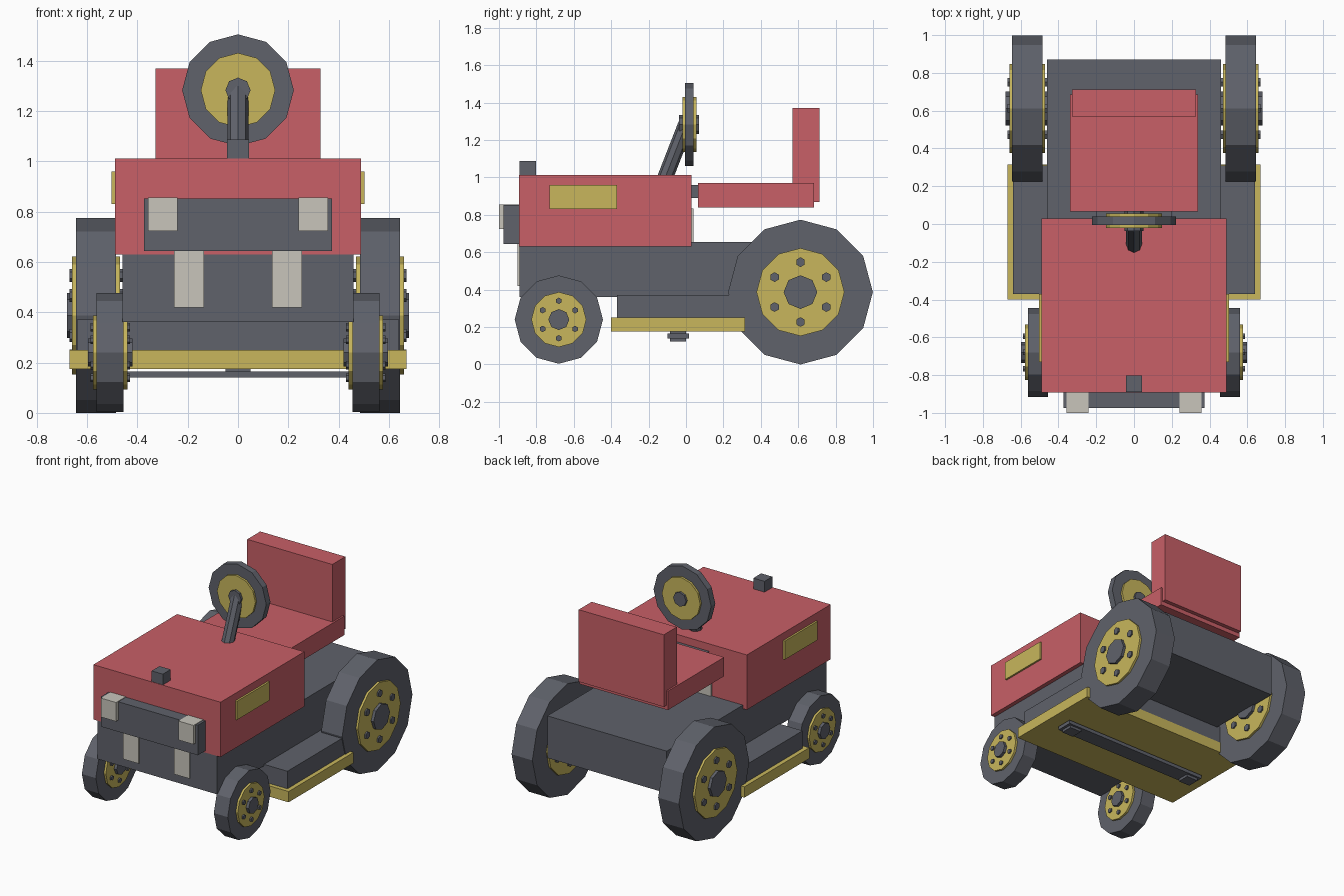
import bpy
import bmesh
from math import pi, cos, sin
from mathutils import Vector, Matrix

cube = bpy.data.objects.get("Cube")
if cube:
    bpy.data.objects.remove(cube, do_unlink=True)


def material(name, rgb):
    m = bpy.data.materials.new(name)
    m.use_nodes = True
    m.diffuse_color = (*rgb, 1)
    m.node_tree.nodes["Principled BSDF"].inputs["Base Color"].default_value = (*rgb, 1)
    return m


RED = material("red paint", (0.58, 0.115, 0.135))
DARK = material("dark grey", (0.115, 0.122, 0.147))
YELLOW = material("yellow", (0.58, 0.47, 0.107))
PALE = material("pale lamp", (0.58, 0.56, 0.5))


def finish(name, bm, mat):
    mesh = bpy.data.meshes.new(name)
    bm.to_mesh(mesh)
    bm.free()
    mesh.materials.append(mat)
    obj = bpy.data.objects.new(name, mesh)
    bpy.context.collection.objects.link(obj)
    return obj


def box(name, mat, x, y, z):
    """Box from (min, max) pairs."""
    bm = bmesh.new()
    bmesh.ops.create_cube(bm, size=1)
    for v in bm.verts:
        v.co = [lo + (c + 0.5) * (hi - lo) for c, (lo, hi) in zip(v.co, (x, y, z))]
    return finish(name, bm, mat)


def pair(name, mat, x, y, z):
    """Box and its mirror image across x = 0."""
    box("left_" + name, mat, x, y, z)
    box("right_" + name, mat, (-x[1], -x[0]), y, z)


def rod(name, mat, a, b, r, sides):
    """Prism from point a to point b, with one corner on the main axis."""
    a, b = Vector(a), Vector(b)
    bm = bmesh.new()
    bmesh.ops.create_cone(bm, cap_ends=True, segments=sides, radius1=r, radius2=r,
                          depth=(b - a).length)
    turn = (b - a).to_track_quat("Z", "Y").to_matrix().to_4x4()
    bm.transform(Matrix.Translation((a + b) / 2) @ turn)
    return finish(name, bm, mat)


def wheel(name, side, y, z, r, inner, outer, rim, hub, bolt, bolt_ring):
    """Tyre, yellow disc, hub and six bolts, all passing through the wheel."""
    def disc(part, mat, cy, cz, radius, extra, sides):
        rod(name + part, mat, (side * (inner - extra), cy, cz),
            (side * (outer + extra), cy, cz), radius, sides)
    disc("_tyre", DARK, y, z, r, 0, 12)
    disc("_disc", YELLOW, y, z, rim, 0.015, 12)
    disc("_hub", DARK, y, z, hub, 0.035, 8)
    for i in range(6):
        a = pi / 2 + i * pi / 3
        disc("_bolt_%d" % (i + 1), DARK, y + bolt_ring * cos(a),
             z + bolt_ring * sin(a), bolt, 0.025, 6)


# Body and hood
box("chassis", DARK, (-0.46, 0.46), (-0.89, 0.87), (0.362, 0.655))
box("hood", RED, (-0.49, 0.49), (-0.892, 0.03), (0.63, 1.012))
pair("hood_plate", YELLOW, (0.48, 0.503), (-0.73, -0.37), (0.83, 0.96))
box("exhaust", DARK, (-0.043, 0.043), (-0.889, -0.803), (1.0, 1.087))

# Front end
box("grille", DARK, (-0.373, 0.373), (-0.975, -0.89), (0.643, 0.852))
pair("headlamp", PALE, (0.24, 0.357), (-1.0, -0.885), (0.724, 0.856))
pair("lower_lamp", PALE, (0.135, 0.255), (-0.9, -0.88), (0.42, 0.643))

# Running boards and underside step bar
box("side_step", DARK, (-0.64, 0.64), (-0.37, 0.31), (0.24, 0.372))
box("floor_plate", YELLOW, (-0.67, 0.67), (-0.4, 0.315), (0.175, 0.25))
box("under_bar", DARK, (-0.57, 0.57), (-0.1, 0.015), (0.14, 0.165))
box("under_mount", DARK, (-0.05, 0.05), (-0.085, 0.0), (0.16, 0.18))
pair("under_tab", DARK, (0.46, 0.55), (-0.085, 0.0), (0.122, 0.145))

# Seat with its bracket and the panels behind the hood
box("seat", RED, (-0.34, 0.34), (0.065, 0.685), (0.838, 0.97))
box("seat_back", RED, (-0.328, 0.328), (0.57, 0.713), (0.868, 1.37))
box("seat_bracket", DARK, (-0.2, 0.2), (0.02, 0.07), (0.89, 0.96))
pair("rear_panel", PALE, (0.1, 0.22), (0.02, 0.04), (0.635, 0.835))

# Steering column and wheel
rod("steering_column", DARK, (0, -0.115, 0.99), (0, 0.0, 1.285), 0.042, 8)
for part, mat, y0, y1, radius, sides in (
        ("rim", DARK, -0.006, 0.04, 0.222, 12),
        ("disc", YELLOW, -0.02, 0.055, 0.148, 12),
        ("hub", DARK, -0.037, 0.07, 0.05, 8)):
    rod("steering_" + part, mat, (0, y0, 1.283), (0, y1, 1.283), radius, sides)

# Road wheels
for label, side in (("left", 1), ("right", -1)):
    wheel("rear_%s_wheel" % label, side, 0.612, 0.387, 0.387, 0.485, 0.645,
          0.235, 0.09, 0.026, 0.16)
    wheel("front_%s_wheel" % label, side, -0.68, 0.24, 0.236, 0.455, 0.562,
          0.147, 0.056, 0.017, 0.1)
